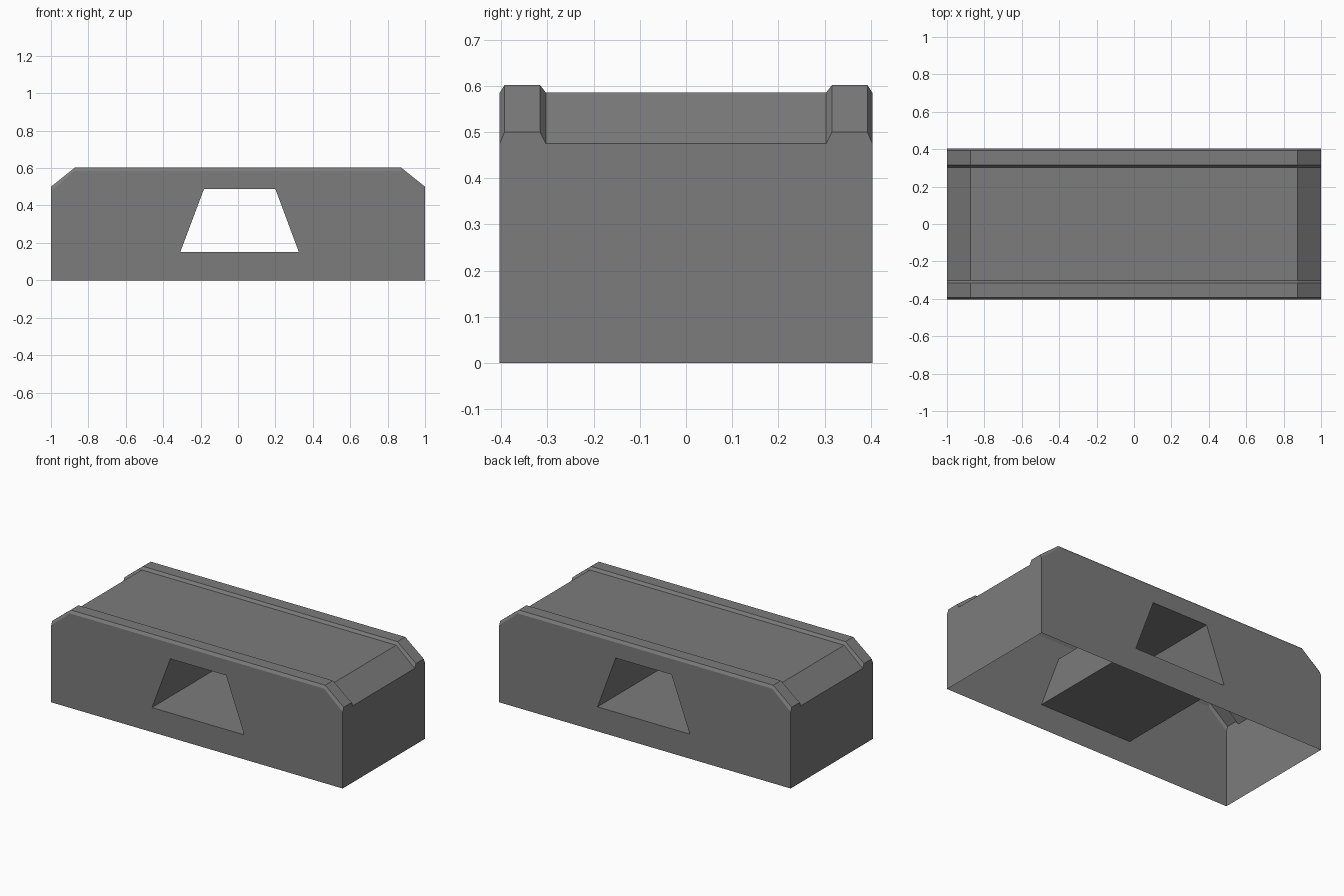
import bpy, bmesh

if "Cube" in bpy.data.objects:
    bpy.data.objects.remove(bpy.data.objects["Cube"])

grey = bpy.data.materials.new("stone grey")
grey.diffuse_color = (0.2, 0.2, 0.2, 1)
grey.use_nodes = True
grey.node_tree.nodes["Principled BSDF"].inputs["Base Color"].default_value = grey.diffuse_color

# Heights at the chamfered end and on the flat top
LOW, HIGH = (0.475, 0.585), (0.50, 0.602)
half = [(0.403, LOW), (0.392, HIGH), (0.316, HIGH), (0.303, LOW)]
stations = [(-y, h) for y, h in half] + [(y, h) for y, h in reversed(half)]

bm = bmesh.new()

# Top skin: chamfered roof with a raised rail along each long edge
rows = []
for y, (end_z, top_z) in stations:
    rows.append([bm.verts.new(p) for p in (
        (-1, y, end_z), (-0.873, y, top_z), (0.873, y, top_z), (1, y, end_z))])
for a, b in zip(rows, rows[1:]):
    for i in range(3):
        bm.faces.new((a[i], a[i + 1], b[i + 1], b[i]))

# Side walls, each with a trapezoid opening
bases, holes = [], []
for row in (rows[0], rows[-1]):
    y = row[0].co.y
    bl, br = [bm.verts.new((x, y, 0)) for x in (-1, 1)]
    h = [bm.verts.new((x, y, z)) for x, z in (
        (-0.308, 0.152), (0.325, 0.152), (0.20, 0.488), (-0.182, 0.488))]
    bm.faces.new((bl, br, h[1], h[0]))
    bm.faces.new((br, row[3], row[2], h[2], h[1]))
    bm.faces.new((row[2], row[1], h[3], h[2]))
    bm.faces.new((row[1], row[0], bl, h[0], h[3]))
    bases.append((bl, br))
    holes.append(h)

# Tunnel running from front to back
for i in range(4):
    j = (i + 1) % 4
    bm.faces.new((holes[0][i], holes[0][j], holes[1][j], holes[1][i]))

# End walls; the underside stays open
for side, col in ((0, 0), (1, 3)):
    bm.faces.new([bases[0][side]] + [r[col] for r in rows] + [bases[1][side]])

bmesh.ops.recalc_face_normals(bm, faces=bm.faces)
mesh = bpy.data.meshes.new("barrier_block")
bm.to_mesh(mesh)
bm.free()
mesh.materials.append(grey)
block = bpy.data.objects.new("barrier_block", mesh)
bpy.context.collection.objects.link(block)
